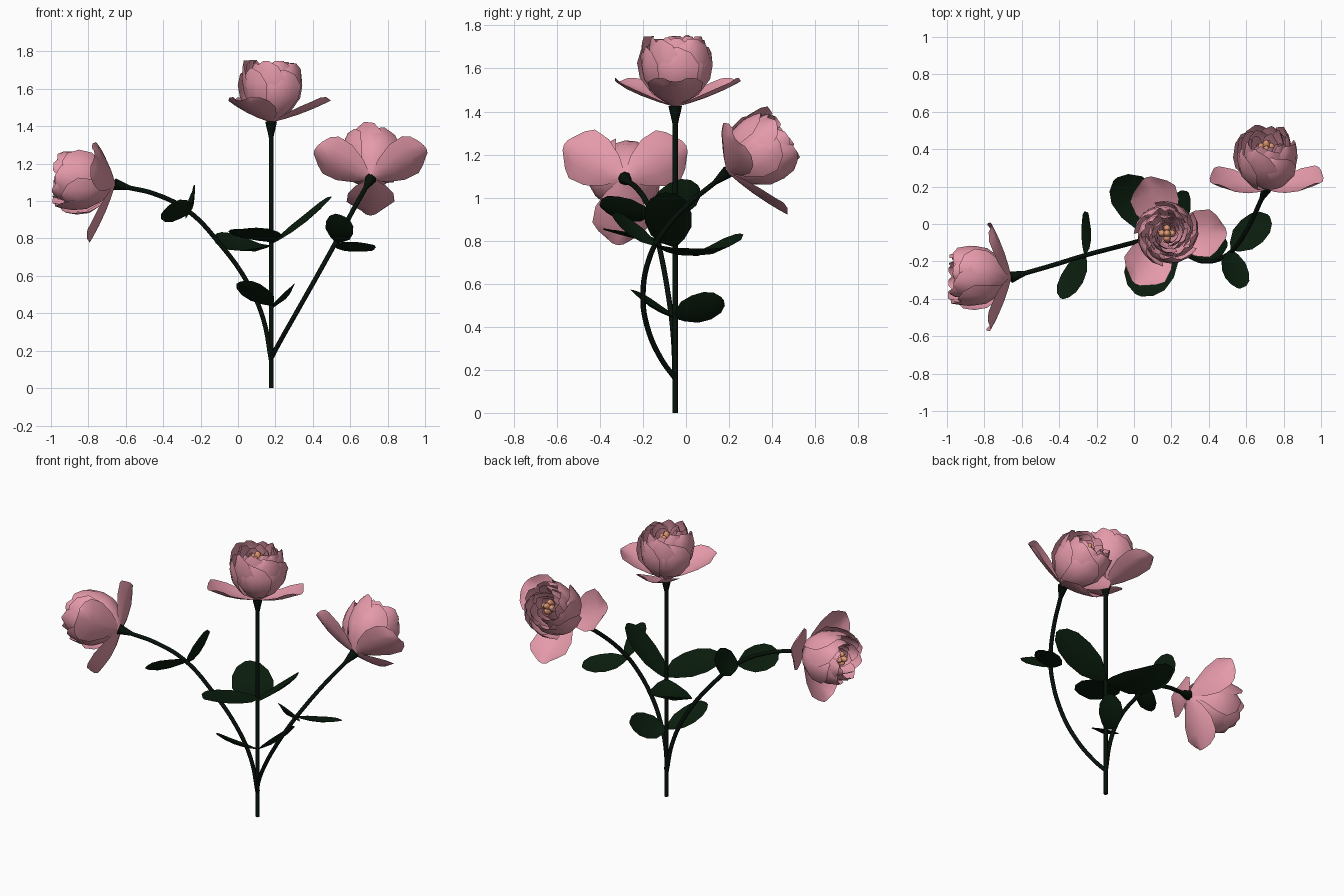
import bpy, math, random
from mathutils import Vector, Matrix

if "Cube" in bpy.data.objects:
    bpy.data.objects.remove(bpy.data.objects["Cube"])

random.seed(4)


def material(name, rgb):
    m = bpy.data.materials.new(name)
    m.diffuse_color = (*rgb, 1)
    m.use_nodes = True
    m.node_tree.nodes["Principled BSDF"].inputs["Base Color"].default_value = m.diffuse_color
    return m


PINK = material("petal_pink", (0.78, 0.32, 0.40))
GREEN = material("leaf_green", (0.003, 0.012, 0.004))
DARK = material("stem_green", (0.002, 0.006, 0.003))
ORANGE = material("stamen_orange", (0.75, 0.32, 0.18))


def add_mesh(name, verts, faces, mat, matrix=None):
    me = bpy.data.meshes.new(name)
    me.from_pydata(verts, [], faces)
    me.materials.append(mat)
    me.shade_smooth()
    ob = bpy.data.objects.new(name, me)
    bpy.context.collection.objects.link(ob)
    if matrix:
        ob.matrix_world = matrix
    return ob


def sheet(rows, point, cols=(-1, -0.5, 0, 0.5, 1)):
    """Grid of points point(row, u) joined by quads."""
    verts = [point(r, u) for r in range(rows) for u in cols]
    n = len(cols)
    faces = [(r * n + c, r * n + c + 1, (r + 1) * n + c + 1, (r + 1) * n + c)
             for r in range(rows - 1) for c in range(n - 1)]
    return verts, faces


def join_sheets(sheets):
    verts, faces = [], []
    for v, f in sheets:
        o = len(verts)
        verts += v
        faces += [tuple(i + o for i in q) for q in f]
    return verts, faces


# Stems: bevelled curves that widen into a calyx at the flower
def stem(name, pts, r=0.0125):
    cu = bpy.data.curves.new(name, 'CURVE')
    cu.dimensions = '3D'
    cu.bevel_depth = r
    cu.bevel_resolution = 2
    cu.resolution_u = 5
    cu.use_fill_caps = True
    sp = cu.splines.new('BEZIER')
    pts = [Vector(p) for p in pts]
    d = (pts[-1] - pts[-2]).normalized()
    pts.insert(-1, pts[-1] - d * 0.085)
    sp.bezier_points.add(len(pts) - 1)
    for b, p in zip(sp.bezier_points, pts):
        b.co = p
        b.handle_left_type = b.handle_right_type = 'AUTO'
    sp.bezier_points[-1].radius = 2.5
    cu.materials.append(DARK)
    ob = bpy.data.objects.new(name, cu)
    bpy.context.collection.objects.link(ob)


# Leaves: ovate blades from base to tip, facing along normal n
LEAF_T = (0, 0.1, 0.3, 0.55, 0.78, 0.93, 1)
LEAF_W = (0.06, 0.45, 0.88, 1.0, 0.88, 0.55, 0.12)


def leaf(name, base, tip, n, half, sag=0.02):
    base, d = Vector(base), Vector(tip) - Vector(base)
    w = Vector(n).cross(d).normalized()
    n = d.cross(w).normalized()

    def point(r, u):
        t = LEAF_T[r]
        return (base + d * t + w * (u * half * LEAF_W[r])
                + n * (0.02 * abs(u) * LEAF_W[r] - sag * 4 * t * (1 - t)))
    add_mesh(name, *sheet(7, point, (-1, 0, 1)), GREEN)


# Petals in flower space, with the flower axis along z
def spread_petal(angle):
    t = (0, 0.2, 0.45, 0.7, 0.9, 1)
    w = (0.15, 0.62, 0.95, 1.0, 0.76, 0.42)
    rot = Matrix.Rotation(math.radians(angle), 4, 'Z')

    def point(r, u):
        x = 0.01 + 0.31 * t[r] - 0.025 * u * u * (r > 3)
        z = 0.01 + 0.07 * t[r] + 0.045 * t[r] ** 2
        return rot @ Vector((x, 0.128 * w[r] * u, z + 0.042 * w[r] * u * u))
    return sheet(6, point)


def cup_petal(angle, radius, height, half):
    rad = (0.1, 0.62, 0.93, 1.0, 0.95, 0.88)
    hgt = (0, 0.2, 0.46, 0.7, 0.91, 1)
    w = (0.5, 0.8, 0.98, 1.0, 0.68, 0.2)

    def point(r, u):
        a = math.radians(angle + half * w[r] * u)
        q = radius * rad[r] * (1 + 0.10 * u - 0.03 * u * u)
        return Vector((q * math.cos(a), q * math.sin(a),
                       0.01 + height * hgt[r]))
    return sheet(6, point)


LAYERS = [(0.167, 0.285, 5, 42), (0.156, 0.32, 5, 40), (0.132, 0.325, 5, 42),
          (0.105, 0.32, 5, 44), (0.08, 0.305, 4, 50), (0.058, 0.285, 3, 58)]


def flower(name, base, axis, ex, angles):
    a = Vector(axis).normalized()
    ey = a.cross(Vector(ex)).normalized()
    x = ey.cross(a)
    mat = Matrix((x, ey, a)).transposed().to_4x4()
    mat.translation = Vector(base) - a * 0.012
    add_mesh(name + "_outer_petals",
             *join_sheets([spread_petal(k) for k in angles]), PINK, mat)
    cup = []
    for i, (rad, h, n, half) in enumerate(LAYERS):
        for k in range(n):
            cup.append(cup_petal(360 * k / n + 37 * i + random.uniform(-6, 6),
                                 rad, h * random.uniform(0.96, 1.03), half))
    add_mesh(name + "_cup_petals", *join_sheets(cup), PINK, mat)
    # Small cluster of stamens in the heart
    for k in range(5):
        r = 0.0 if k == 0 else 0.027
        p = Vector((r * math.cos(k * 1.57), r * math.sin(k * 1.57),
                    0.285 if k == 0 else 0.265))
        bpy.ops.mesh.primitive_uv_sphere_add(segments=8, ring_count=6, radius=0.021)
        ob = bpy.context.object
        ob.name = name + "_stamen"
        ob.data.materials.append(ORANGE)
        ob.data.shade_smooth()
        ob.matrix_world = mat @ Matrix.Translation(p) @ Matrix.Diagonal((1, 1, 1.7, 1))


TOP = (0.177, -0.05, 1.425)
LEFT = (-0.66, -0.285, 1.09)
RIGHT = (0.71, 0.195, 1.12)

stem("main_stem", [(0.177, -0.05, 0), (0.177, -0.05, 0.7), TOP])
stem("left_stem", [(0.177, -0.05, 0.15), (0.135, -0.06, 0.37), (0.05, -0.085, 0.565),
                   (-0.1, -0.125, 0.775), (-0.27, -0.17, 0.95),
                   (-0.45, -0.225, 1.04), LEFT])
stem("right_stem", [(0.177, -0.05, 0.16), (0.225, -0.115, 0.25), (0.31, -0.18, 0.4),
                    (0.395, -0.2, 0.55), (0.49, -0.17, 0.72), (0.545, -0.12, 0.82),
                    (0.62, 0, 0.96), RIGHT])

flower("top_flower", TOP, (0, 0, 1), (1, 0, 0), (0, 110, 238))
flower("left_flower", LEFT, (-1, 0.01, 0.06), (0, 1, 0), (-27, -152, -264))
flower("right_flower", RIGHT, (-0.01, 0.82, 0.57), (1, 0, 0), (90, -20, 200))

# Leaves on the main stem
leaf("main_leaf_right", (0.18, -0.05, 0.77), (0.5, -0.11, 1.02), (-0.6, -0.15, 0.75), 0.11)
leaf("main_leaf_back", (0.177, -0.05, 0.765), (-0.1, 0.24, 0.83), (0.1, -0.3, 1), 0.125, 0.065)
leaf("main_leaf_front", (0.177, -0.05, 0.78), (0.02, -0.38, 0.85), (0, 0.15, 1), 0.135, 0.01)
leaf("low_leaf_back", (0.18, -0.05, 0.44), (0.29, 0.17, 0.53), (-0.75, 0, 0.62), 0.085)
leaf("low_leaf_front", (0.177, -0.05, 0.44), (0.02, -0.25, 0.57), (0.15, 0.5, 0.85), 0.085)
# Leaves on the side stems
leaf("left_leaf_front", (-0.265, -0.16, 0.93), (-0.385, -0.40, 0.96), (-0.6, 0.3, 0.7), 0.085)
leaf("left_leaf_back", (-0.265, -0.16, 0.93), (-0.245, 0.06, 1.05), (-0.92, -0.05, 0.3), 0.085)
leaf("right_leaf_front", (0.52, -0.14, 0.78), (0.56, -0.345, 0.92), (0.4, 0.5, 0.75), 0.08)
leaf("right_leaf_back", (0.52, -0.14, 0.775), (0.72, 0.045, 0.735), (-0.15, 0.2, 1), 0.085)
